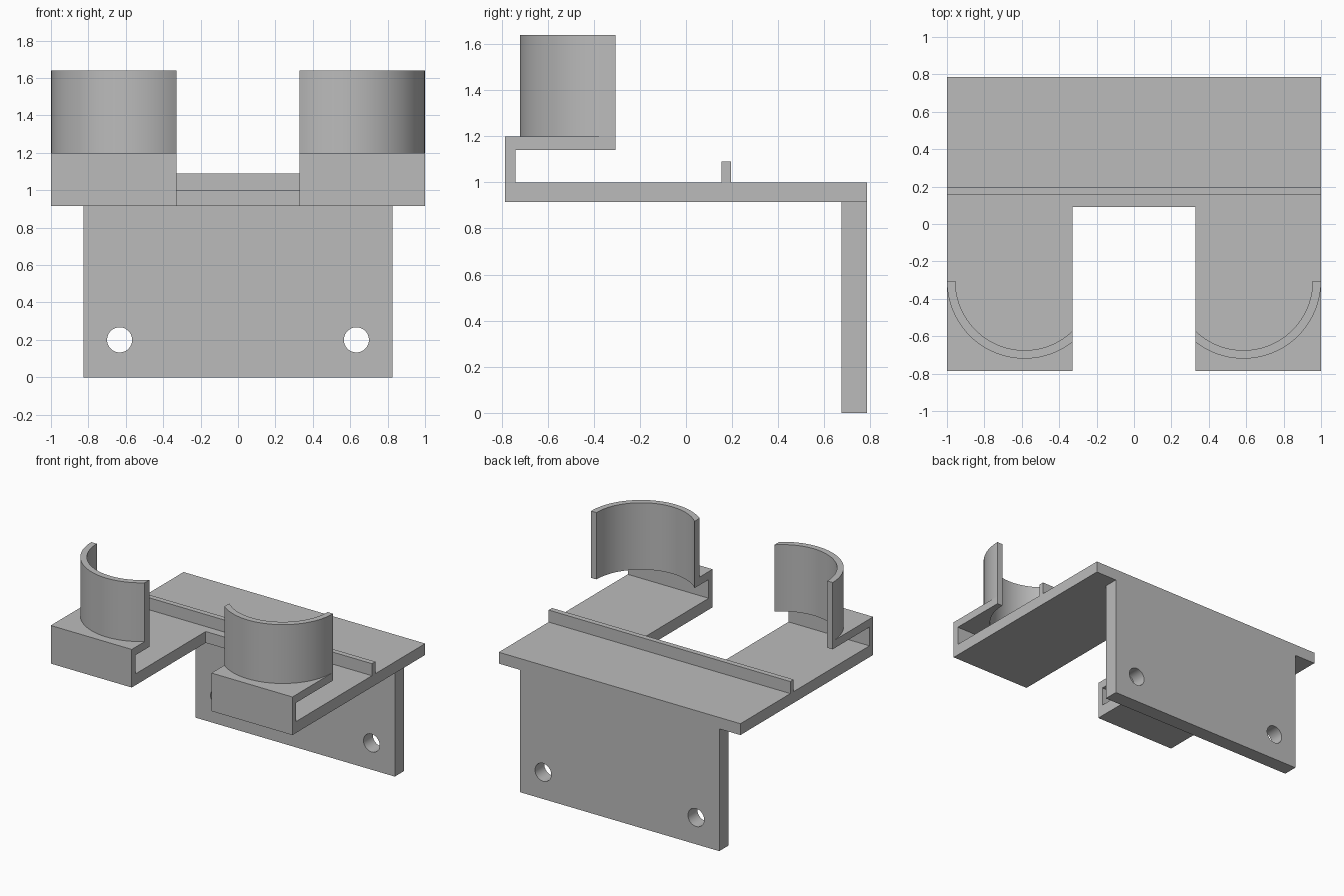
import bpy, bmesh, math
from mathutils import Matrix, Vector

if "Cube" in bpy.data.objects:
    bpy.data.objects.remove(bpy.data.objects["Cube"])

grey = bpy.data.materials.new("plain_grey")
grey.use_nodes = True
colour = (0.5, 0.5, 0.5, 1)
grey.diffuse_color = colour
grey.node_tree.nodes["Principled BSDF"].inputs["Base Color"].default_value = colour

SHELF_TOP, SHELF_END = 1.2, -0.305
ARM_INNER = 0.33
CUP_X, CUP_OUTER, CUP_INNER = 0.585, 0.415, 0.37


def prism(name, points, push):
    """Extrude a closed outline along a vector."""
    bm = bmesh.new()
    face = bm.faces.new([bm.verts.new(p) for p in points])
    moved = bmesh.ops.extrude_face_region(bm, geom=[face])["geom"]
    bmesh.ops.translate(bm, vec=Vector(push),
                        verts=[v for v in moved if isinstance(v, bmesh.types.BMVert)])
    bmesh.ops.recalc_face_normals(bm, faces=bm.faces)
    return finish(name, bm)


def finish(name, bm):
    mesh = bpy.data.meshes.new(name)
    bm.to_mesh(mesh)
    bm.free()
    mesh.materials.append(grey)
    obj = bpy.data.objects.new(name, mesh)
    bpy.context.collection.objects.link(obj)
    return obj


def box(name, x, y, z):
    outline = [(x[0], y[0], z[0]), (x[1], y[0], z[0]), (x[1], y[1], z[0]), (x[0], y[1], z[0])]
    return prism(name, outline, (0, 0, z[1] - z[0]))


def cylinder(name, radius, depth, centre, turn=0):
    bm = bmesh.new()
    bmesh.ops.create_cone(bm, cap_ends=True, segments=96, radius1=radius, radius2=radius,
                          depth=depth,
                          matrix=Matrix.Translation(centre) @ Matrix.Rotation(turn, 4, "X"))
    return finish(name, bm)


def cut(target, cutters):
    """Subtract the cutters, apply, then remove them."""
    for cutter in cutters:
        mod = target.modifiers.new("cut", "BOOLEAN")
        mod.operation, mod.solver, mod.object = "DIFFERENCE", "EXACT", cutter
    graph = bpy.context.evaluated_depsgraph_get()
    mesh = bpy.data.meshes.new_from_object(target.evaluated_get(graph))
    target.modifiers.clear()
    target.data = mesh
    for cutter in cutters:
        bpy.data.objects.remove(cutter)


def smooth(obj):
    bpy.ops.object.select_all(action="DESELECT")
    obj.select_set(True)
    bpy.context.view_layer.objects.active = obj
    bpy.ops.object.shade_smooth_by_angle(angle=math.radians(30))


# Top plate with ridge and folded-over front shelves, as one side profile
side = [(-0.785, 0.915), (0.785, 0.915), (0.785, 1.0), (0.195, 1.0), (0.195, 1.09),
        (0.155, 1.09), (0.155, 1.0), (-0.74, 1.0), (-0.74, 1.14),
        (SHELF_END, 1.14), (SHELF_END, SHELF_TOP), (-0.785, SHELF_TOP)]
top_plate = prism("top_plate", [(-1, y, z) for y, z in side], (2, 0, 0))
cut(top_plate, [box("notch_cutter", (-ARM_INNER, ARM_INNER), (-1, 0.09), (0.5, 1.5))]
    + [cylinder("shelf_cutter", CUP_INNER, 0.25, (s * CUP_X, SHELF_END, 1.2)) for s in (-1, 1)])
smooth(top_plate)

# Hanging back plate with two screw holes
back_plate = box("back_plate", (-0.825, 0.825), (0.675, 0.785), (0, 0.915))
cut(back_plate, [cylinder("hole_cutter", 0.067, 0.4, (s * 0.633, 0.73, 0.2), math.pi / 2)
                 for s in (-1, 1)])
smooth(back_plate)


# Curved cup walls, trimmed flush with the inner side of each arm
def arc(radius, s):
    end = math.acos((ARM_INNER - CUP_X) / radius)
    steps = [i * math.tau / 96 for i in range(96) if i * math.tau / 96 < end - 0.01] + [end]
    return [(s * (CUP_X + radius * math.cos(a)), SHELF_END - radius * math.sin(a), SHELF_TOP)
            for a in steps]


for label, s in (("left", 1), ("right", -1)):
    cup = prism(label + "_cup_wall", arc(CUP_OUTER, s) + arc(CUP_INNER, s)[::-1], (0, 0, 0.44))
    smooth(cup)
